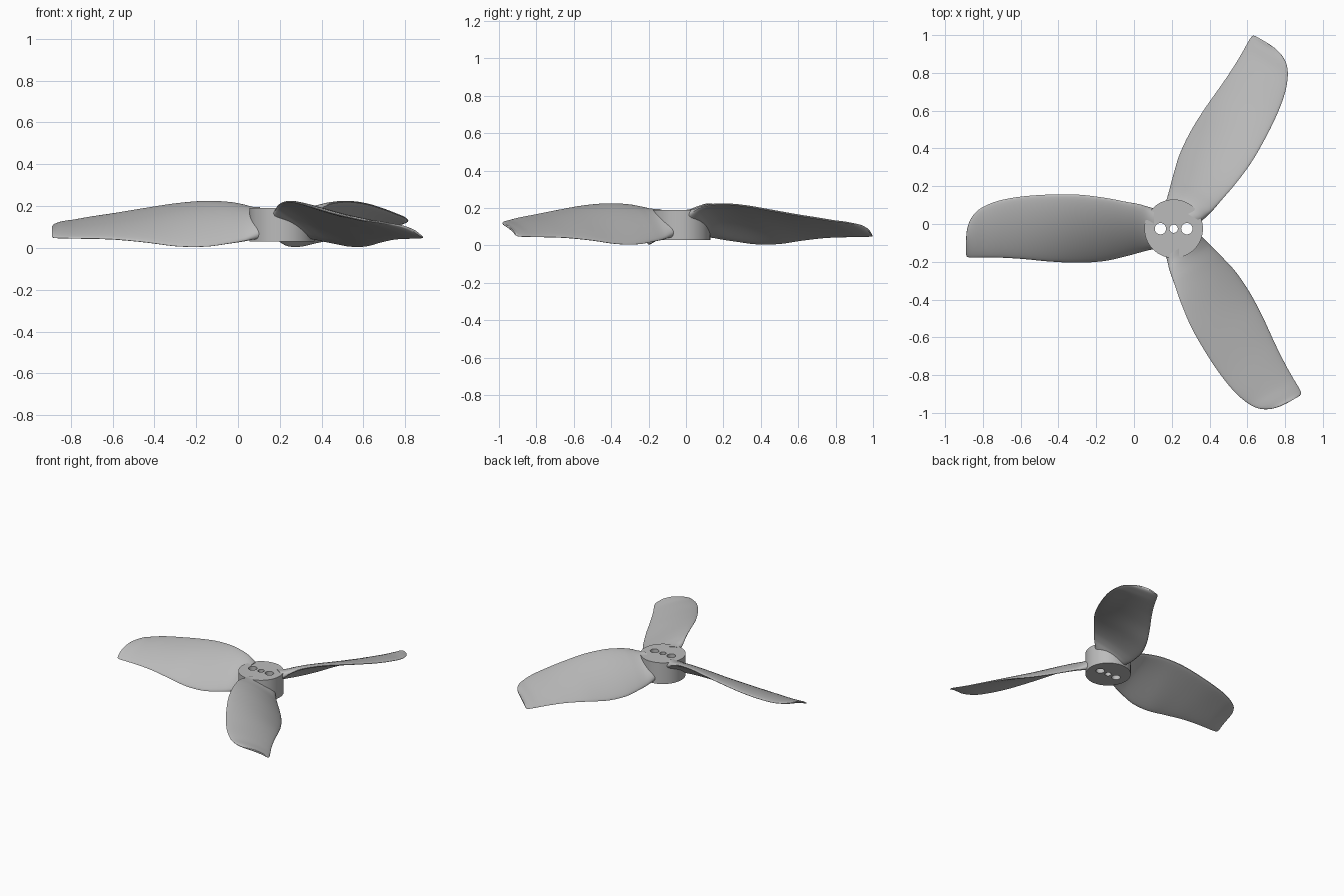
import bpy, bmesh, math
from mathutils import Matrix, Vector

cube = bpy.data.objects.get("Cube")
if cube:
    bpy.data.objects.remove(cube, do_unlink=True)

CENTRE = Vector((0.21, -0.025, 0))
HUB_RADIUS, HUB_BOTTOM, HUB_TOP = 0.155, 0.03, 0.19

# One grey plastic for the whole propeller
plastic = bpy.data.materials.new("grey_plastic")
plastic.use_nodes = True
colour = (0.5, 0.5, 0.5, 1)
plastic.diffuse_color = colour
plastic.node_tree.nodes["Principled BSDF"].inputs["Base Color"].default_value = colour


def make_object(name, bm):
    """Turn a bmesh into a linked object with outward normals."""
    bmesh.ops.recalc_face_normals(bm, faces=bm.faces)
    mesh = bpy.data.meshes.new(name)
    bm.to_mesh(mesh)
    bm.free()
    obj = bpy.data.objects.new(name, mesh)
    bpy.context.collection.objects.link(obj)
    mesh.materials.append(plastic)
    return obj


def shade(obj):
    bpy.ops.object.select_all(action='DESELECT')
    obj.select_set(True)
    bpy.context.view_layer.objects.active = obj
    bpy.ops.object.shade_smooth_by_angle(angle=math.radians(40))


def cylinder(name, radius, bottom, top, offset=0.0, segments=64):
    bm = bmesh.new()
    place = Matrix.Translation(CENTRE + Vector((offset, 0, (bottom + top) / 2)))
    bmesh.ops.create_cone(bm, cap_ends=True, segments=segments, radius1=radius,
                          radius2=radius, depth=top - bottom, matrix=place)
    return make_object(name, bm)


# Hub with a shaft hole and two screw holes
hub = cylinder("hub", HUB_RADIUS, HUB_BOTTOM, HUB_TOP, segments=96)
holes = (("left_screw", 0.07, 0.03), ("shaft", 0, 0.022), ("right_screw", -0.07, 0.03))
for label, offset, radius in holes:
    cutter = cylinder(label + "_hole_cutter", radius, -0.1, 0.4, offset, 40)
    cutter.hide_render = True
    cutter.hide_set(True)
    cutter.display_type = 'WIRE'
    cut = hub.modifiers.new(label + "_hole", 'BOOLEAN')
    cut.operation = 'DIFFERENCE'
    cut.solver = 'EXACT'
    cut.object = cutter
bpy.context.view_layer.update()
cut_mesh = bpy.data.meshes.new_from_object(hub.evaluated_get(bpy.context.evaluated_depsgraph_get()))
hub.modifiers.clear()
hub.data = cut_mesh
for obj in [o for o in bpy.data.objects if o.name.endswith("_hole_cutter")]:
    bpy.data.objects.remove(obj, do_unlink=True)
shade(hub)

# Blade stations: radius, low edge, high edge, low height, high height, thickness
STATIONS = [
    (.105, -.104, .104, .055, .175, .09),
    (.14, -.113, .115, .045, .186, .065),
    (.18, -.125, .128, .034, .202, .045),
    (.25, -.145, .142, .022, .217, .034),
    (.36, -.17, .163, .007, .223, .03),
    (.5, -.18, .18, .008, .212, .03),
    (.65, -.174, .181, .027, .189, .028),
    (.8, -.16, .171, .041, .164, .026),
    (.92, -.153, .15, .045, .146, .024),
    (1, -.152, .12, .046, .132, .022),
    (1.05, -.153, .085, .047, .125, .02),
    (1.08, -.152, .04, .048, .116, .017),
    (1.095, -.147, -.01, .05, .108, .014),
    (1.1, -.135, -.06, .055, .095, .01),
]
STEPS, SIDE = 5, 18


def smooth_stations():
    """Catmull-Rom interpolation through the stations."""
    rows = [Vector(s) for s in STATIONS]
    result = []
    for i in range(len(rows) - 1):
        b, c = rows[i], rows[i + 1]
        a = rows[i - 1] if i else b * 2 - c
        d = rows[i + 2] if i + 2 < len(rows) else c * 2 - b
        # Scale tangents to the local spacing along the blade
        gap = c[0] - b[0]
        m1 = (c - a) * (gap / (c[0] - a[0]))
        m2 = (d - b) * (gap / (d[0] - b[0]))
        for k in range(STEPS):
            t = k / STEPS
            result.append(b * (2*t**3 - 3*t*t + 1) + m1 * (t**3 - 2*t*t + t)
                          + c * (3*t*t - 2*t**3) + m2 * (t**3 - t*t))
    return result + [rows[-1]]


def section(station):
    """Cambered, round-edged section across the blade."""
    radius, low, high, z_low, z_high, thick = station
    chord, rise = high - low, z_high - z_low
    normal = Vector((-rise, chord)).normalized()
    points = []
    for k in range(2 * SIDE):
        angle = math.pi * k / SIDE
        t = (1 - math.cos(angle)) / 2
        bulge = 4 * t * (1 - t)
        half = thick / 2 * abs(math.sin(angle)) ** 0.8
        half = half if k <= SIDE else -half
        across = low + chord * t + normal.x * half
        height = z_low + rise * t + 0.13 * rise * bulge + normal.y * half
        points.append(Vector((radius, -across, height)))
    return points


def make_blade(name, degrees):
    bm = bmesh.new()
    rings = [[bm.verts.new(p) for p in section(s)] for s in smooth_stations()]
    for ring, following in zip(rings, rings[1:]):
        for k in range(2 * SIDE):
            n = (k + 1) % (2 * SIDE)
            bm.faces.new((ring[k], ring[n], following[n], following[k]))
    bm.faces.new(rings[0])
    bm.faces.new(rings[-1])
    turn = Matrix.Translation(CENTRE) @ Matrix.Rotation(math.radians(degrees), 4, 'Z')
    bmesh.ops.transform(bm, matrix=turn, verts=bm.verts)
    shade(make_object(name, bm))


# Three equal blades around the hub
for name, degrees in (("back_blade", 60), ("right_blade", 180), ("front_blade", 300)):
    make_blade(name, degrees)
